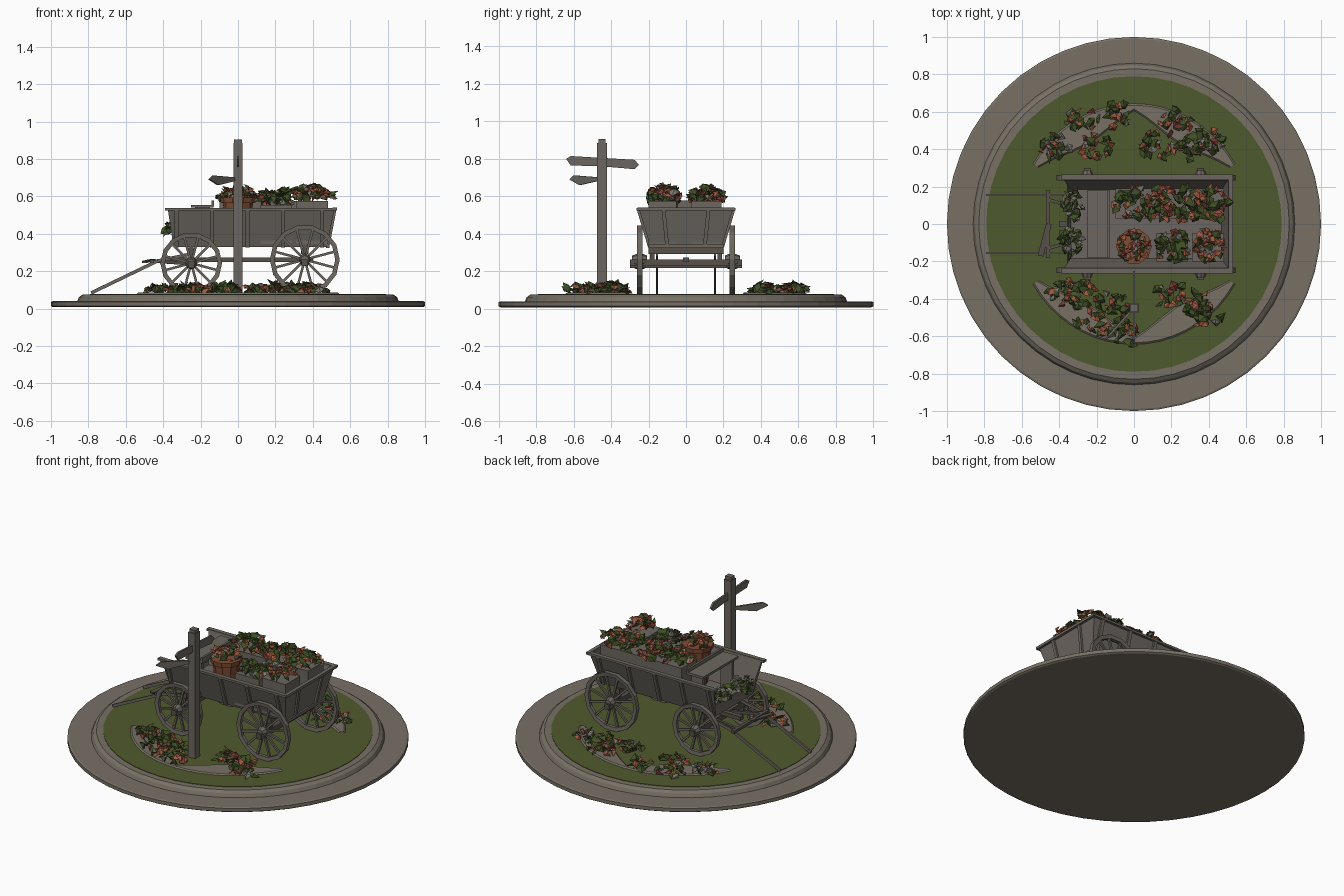
import bpy, bmesh, math, random
from mathutils import Vector, Matrix

if "Cube" in bpy.data.objects:
    bpy.data.objects.remove(bpy.data.objects["Cube"])

random.seed(7)
MATS = {}
for name, col in {
    "stone": (0.185, 0.162, 0.130), "grass": (0.078, 0.102, 0.026),
    "weathered_wood": (0.150, 0.134, 0.115), "dark_wood": (0.095, 0.082, 0.068),
    "terracotta": (0.21, 0.075, 0.035), "leaf_green": (0.050, 0.078, 0.018),
    "orange_petal": (0.36, 0.105, 0.052), "red_petal": (0.20, 0.042, 0.035),
    "pale_petal": (0.20, 0.19, 0.165),
}.items():
    m = bpy.data.materials.new(name)
    m.diffuse_color = (*col, 1)
    m.use_nodes = True
    m.node_tree.nodes["Principled BSDF"].inputs["Base Color"].default_value = m.diffuse_color
    MATS[name] = m


def make(name, bm, *mats, recalc=True):
    if recalc:
        bmesh.ops.recalc_face_normals(bm, faces=bm.faces)
    me = bpy.data.meshes.new(name)
    bm.to_mesh(me)
    bm.free()
    for m in mats:
        me.materials.append(MATS[m])
    ob = bpy.data.objects.new(name, me)
    bpy.context.collection.objects.link(ob)
    return ob


def box(bm, lo, hi):
    lo, hi = Vector(lo), Vector(hi)
    s = hi - lo
    bmesh.ops.create_cube(bm, size=1, matrix=Matrix.Translation((lo + hi) / 2) @ Matrix.Diagonal((*s, 1)))


def bar(bm, p, q, w, h, up=(0, 0, 1)):
    """Rectangular bar from p to q; w is sideways, h is along up."""
    p, q = Vector(p), Vector(q)
    d = (q - p).normalized()
    side = d.cross(Vector(up)).normalized()
    top = side.cross(d)
    rot = Matrix((d, side, top)).transposed().to_4x4()
    bmesh.ops.create_cube(bm, size=1, matrix=Matrix.Translation((p + q) / 2) @ rot
                          @ Matrix.Diagonal(((q - p).length, w, h, 1)))


def lathe(bm, profile, n, centre=(0, 0, 0), rot=Matrix.Identity(3), closed=False):
    c = Vector(centre)
    rings = []
    for r, z in profile:
        rings.append([bm.verts.new(c + rot @ Vector((r * math.cos(a), r * math.sin(a), z)))
                      for a in (2 * math.pi * i / n for i in range(n))])
    pairs = list(zip(rings, rings[1:])) + ([(rings[-1], rings[0])] if closed else [])
    for a, b in pairs:
        for i in range(n):
            j = (i + 1) % n
            bm.faces.new((a[i], a[j], b[j], b[i]))
    if not closed:
        bm.faces.new(rings[0][::-1])
        bm.faces.new(rings[-1])


# Round stone plinth and lawn
bm = bmesh.new()
lathe(bm, [(0.99, 0.008), (1.0, 0.014), (1.0, 0.036), (0.99, 0.04), (0.86, 0.04),
           (0.85, 0.062), (0.83, 0.076)], 48)
make("stone_base", bm, "stone")
bm = bmesh.new()
lathe(bm, [(0.79, 0.07), (0.79, 0.079)], 48)
make("lawn", bm, "grass")

# Crescent flower bed slabs
for sy, nm in ((1, "back"), (-1, "front")):
    bm = bmesh.new()
    N, prev = 18, None
    for i in range(N + 1):
        t = i / N
        a = math.radians(30 + 120 * t)
        wd = 0.03 + 0.11 * math.sin(math.pi * ((2 * t) % 1.0))
        ro = 0.645
        ring = [bm.verts.new(((ro - k) * math.cos(a) * 0.97, sy * (ro - k) * math.sin(a), z))
                for k, z in ((0, 0.078), (0.01, 0.086), (wd, 0.086), (wd + 0.01, 0.078))]
        if prev:
            for k in range(3):
                bm.faces.new((prev[k], prev[k + 1], ring[k + 1], ring[k]))
        prev = ring
    make(nm + "_bed", bm, "stone")

# Wagon body: flared walls, low front board
bm = bmesh.new()
B = [bm.verts.new(v) for v in ((-0.345, -0.19, 0.33), (0.475, -0.19, 0.33), (0.475, 0.19, 0.33), (-0.345, 0.19, 0.33))]
T = [bm.verts.new(v) for v in ((-0.375, -0.25, 0.53), (0.515, -0.25, 0.53), (0.515, 0.25, 0.53), (-0.375, 0.25, 0.53))]
F = [bm.verts.new(v) for v in ((-0.357, -0.214, 0.41), (-0.357, 0.214, 0.41))]
for f in ((B[0], B[3], B[2], B[1]), (B[0], B[1], T[1], T[0], F[0]), (B[1], B[2], T[2], T[1]),
          (B[2], B[3], F[1], T[3], T[2]), (B[3], B[0], F[0], F[1])):
    bm.faces.new(f)
body = make("wagon_body", bm, "weathered_wood")
sol = body.modifiers.new("thickness", "SOLIDIFY")
sol.thickness = 0.014

# Ribs and top rails on the body
bm = bmesh.new()
for s in (-1, 1):
    for x in (-0.33, -0.14, 0.05, 0.24, 0.45):
        bar(bm, (x, s * 0.196, 0.33), (x, s * 0.257, 0.535), 0.022, 0.014, (0, s, 0))
    bar(bm, (-0.39, s * 0.25, 0.532), (0.53, s * 0.25, 0.532), 0.028, 0.014)
    bar(bm, (0.482, s * 0.1, 0.33), (0.52, s * 0.12, 0.53), 0.02, 0.012, (1, 0, 0))
bar(bm, (0.518, -0.26, 0.532), (0.518, 0.26, 0.532), 0.024, 0.016)
bar(bm, (0.48, -0.2, 0.335), (0.48, 0.2, 0.335), 0.02, 0.02)
make("body_trim", bm, "weathered_wood")

# Seat bench
bm = bmesh.new()
box(bm, (-0.25, -0.18, 0.54), (-0.13, 0.18, 0.555))
bar(bm, (-0.135, -0.18, 0.562), (-0.135, 0.18, 0.562), 0.014, 0.03)
for y in (-0.15, 0.15):
    box(bm, (-0.23, y - 0.01, 0.34), (-0.15, y + 0.01, 0.54))
make("seat", bm, "weathered_wood")

# Running gear: axles, bolsters, reach pole
bm = bmesh.new()
for x, z in ((-0.25, 0.235), (0.357, 0.245)):
    bar(bm, (x, -0.3, z), (x, 0.3, z), 0.035, 0.035)
    bar(bm, (x, -0.2, 0.31), (x, 0.2, 0.31), 0.04, 0.035)
    for y in (-0.18, 0.18):
        bar(bm, (x, y, z), (x, y, 0.33), 0.025, 0.02, (1, 0, 0))
bar(bm, (-0.4, 0, 0.262), (0.4, 0, 0.262), 0.03, 0.025)
bar(bm, (-0.46, -0.18, 0.255), (-0.46, 0.18, 0.255), 0.02, 0.018)
bar(bm, (-0.5, -0.17, 0.25), (-0.455, 0.0, 0.26), 0.03, 0.01)
for s in (-1, 1):
    bar(bm, (-0.46, s * 0.13, 0.255), (-0.25, s * 0.07, 0.24), 0.018, 0.018)
make("running_gear", bm, "dark_wood")

# Shafts resting on the ground
bm = bmesh.new()
for s in (-1, 1):
    bar(bm, (-0.785, s * 0.155, 0.084), (-0.43, s * 0.155, 0.255), 0.01, 0.018)
    bar(bm, (-0.43, s * 0.155, 0.255), (-0.26, s * 0.155, 0.29), 0.01, 0.018)
make("shafts", bm, "weathered_wood")

# Spoked wheels
ROT = Matrix.Rotation(math.pi / 2, 3, 'X')
for nm, x, z, r in (("front", -0.25, 0.243, 0.165), ("rear", 0.357, 0.262, 0.187)):
    for s, side in ((-1, "right"), (1, "left")):
        bm = bmesh.new()
        c = Vector((x, s * 0.247, z))
        lathe(bm, [(r, -0.014), (r, 0.014), (r - 0.024, 0.011), (r - 0.024, -0.011)], 14, c, ROT, True)
        lathe(bm, [(0.022, -0.04), (0.032, -0.015), (0.032, 0.015), (0.022, 0.04)], 8, c, ROT)
        for i in range(12):
            a = 2 * math.pi * (i + 0.5) / 12
            d = Vector((math.cos(a), 0, math.sin(a)))
            bar(bm, c + d * 0.025, c + d * (r - 0.015), 0.013, 0.013, (0, 1, 0))
        make(f"{nm}_{side}_wheel", bm, "weathered_wood")

# Signpost with a tapered cap
bm = bmesh.new()
box(bm, (-0.025, -0.475, 0.076), (0.025, -0.422, 0.885))
bar(bm, (0, -0.4485, 0.885), (0, -0.4485, 0.905), 0.042, 0.038, (0, 1, 0))
make("signpost", bm, "weathered_wood")


def arrow_sign(name, pos, angle, pts):
    """Pointed board extruded from an outline, turned around z."""
    bm = bmesh.new()
    rot = Matrix.Rotation(angle, 3, 'Z')
    f = bm.faces.new([bm.verts.new(Vector(pos) + rot @ Vector((u, -0.006, v))) for u, v in pts])
    e = bmesh.ops.extrude_face_region(bm, geom=[f])["geom"]
    bmesh.ops.translate(bm, verts=[v for v in e if isinstance(v, bmesh.types.BMVert)], vec=rot @ Vector((0, 0.012, 0)))
    make(name, bm, "weathered_wood")


arrow_sign("upper_sign", (0, -0.445, 0.78), math.pi / 2,
           [(-0.195, 0.02), (-0.17, -0.015), (0, -0.02), (0.17, -0.035), (0.195, -0.012), (0.17, 0.015), (-0.17, 0.035)])
arrow_sign("lower_sign", (-0.02, -0.47, 0.69), math.radians(-132),
           [(0, -0.008), (0.13, -0.03), (0.2, 0.0), (0.17, 0.022), (0, 0.012)])

# Planter boxes and clay pots in the wagon
bm = bmesh.new()
box(bm, (-0.1, 0.03, 0.345), (0.48, 0.19, 0.575))
box(bm, (0.12, -0.2, 0.345), (0.29, -0.05, 0.555))
box(bm, (0.31, -0.2, 0.345), (0.48, -0.05, 0.575))
make("planter_boxes", bm, "weathered_wood")
bm = bmesh.new()
lathe(bm, [(0.06, 0.345), (0.08, 0.565), (0.092, 0.565), (0.095, 0.595), (0.07, 0.595)], 10, (0.0, -0.12, 0))
make("clay_pot", bm, "terracotta")


def blooms(name, spots, n, size, weights):
    """Crumpled leaf and petal caps scattered through ellipsoid mounds (x, y, z, rx, ry, rz)."""
    bm = bmesh.new()
    for x, y, z, rx, ry, rz in spots:
        for _ in range(n):
            a, q = random.uniform(0, 2 * math.pi), math.sqrt(random.random())
            h = rz * math.sqrt(1 - 0.9 * q * q) * random.uniform(0.35, 1)
            c = Vector((x + rx * q * math.cos(a), y + ry * q * math.sin(a), z + h))
            tilt = Matrix.Rotation(random.uniform(-0.9, 0.9), 3, 'X') @ Matrix.Rotation(random.uniform(-0.9, 0.9), 3, 'Y')
            mat = random.choices(range(4), weights)[0]
            k = random.choice((3, 4, 5))
            s = size * (1.15 if mat == 0 else 0.95)
            tip = bm.verts.new(c + tilt @ Vector((0, 0, s * 0.35)))
            a0 = random.uniform(0, 6)
            ring = []
            for i in range(k):
                b, r = a0 + 2 * math.pi * i / k, s * random.uniform(0.5, 1.1)
                p = c + tilt @ Vector((r * math.cos(b), r * math.sin(b), random.uniform(-0.35, 0.15) * s))
                p.z = max(p.z, 0.081)
                ring.append(bm.verts.new(p))
            for i in range(k):
                bm.faces.new((tip, ring[i], ring[(i + 1) % k])).material_index = mat
    make(name, bm, "leaf_green", "orange_petal", "red_petal", "pale_petal", recalc=False)


MIX = (5, 4, 1, 1)
# Blooms carried in the wagon
blooms("box_blooms", [(x, 0.11, 0.575, 0.1, 0.09, h) for x, h in ((0.0, 0.08), (0.14, 0.05), (0.28, 0.08), (0.41, 0.09))],
       42, 0.034, MIX)
blooms("pot_blooms", [(0.0, -0.12, 0.59, 0.085, 0.08, 0.08), (0.4, -0.12, 0.575, 0.09, 0.085, 0.09)], 45, 0.032, (3, 4, 1, 1))
blooms("fern_blooms", [(0.2, -0.12, 0.555, 0.09, 0.085, 0.06)], 45, 0.032, (7, 1, 1, 3))
blooms("footwell_blooms", [(-0.33, s * 0.095, 0.40, 0.065, 0.075, 0.07) for s in (-1, 1)], 32, 0.028, (5, 0.5, 0.5, 5))

# Blooms in the ground beds
back = [(-0.42, 0.41), (-0.28, 0.56), (-0.2, 0.42), (-0.1, 0.58), (0.12, 0.42), (0.22, 0.55), (0.27, 0.41), (0.4, 0.45)]
front = [(-0.38, -0.36), (-0.28, -0.38), (-0.23, -0.53), (-0.12, -0.44), (-0.04, -0.58), (0.18, -0.37), (0.32, -0.4), (0.38, -0.48)]
blooms("back_bed_blooms", [(x, y, 0.08, 0.09, 0.07, 0.055) for x, y in back[1:-1]], 19, 0.033, MIX)
blooms("front_bed_blooms", [(x, y, 0.08, 0.09, 0.07, 0.055) for x, y in front], 19, 0.033, MIX)
blooms("pale_bed_blooms", [(x, y, 0.08, 0.08, 0.07, 0.055) for x, y in (back[0], back[-1])], 24, 0.033, (5, 1, 1, 4))
